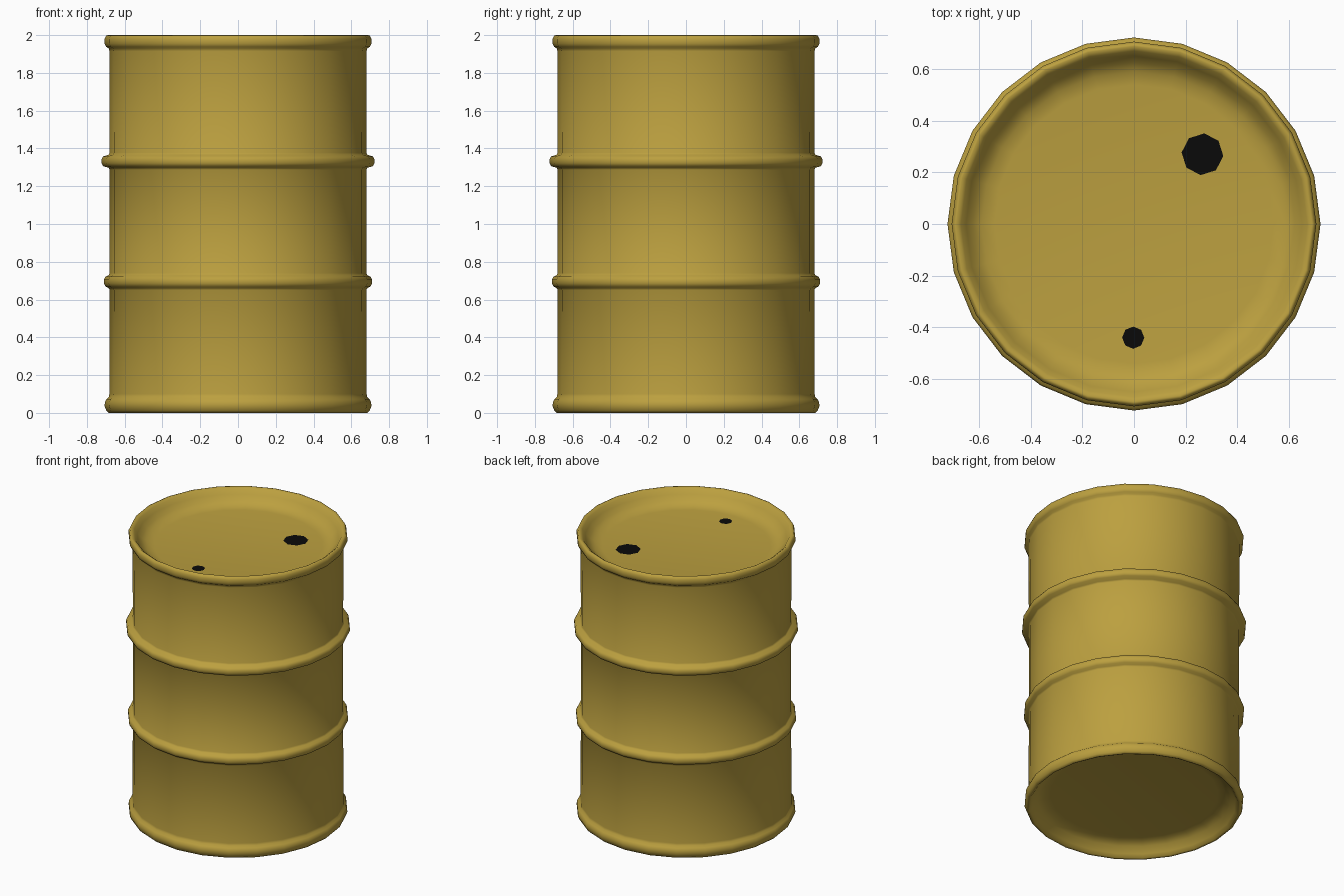
import bpy, bmesh
from math import cos, sin, pi, radians

if "Cube" in bpy.data.objects:
    bpy.data.objects.remove(bpy.data.objects["Cube"])

SIDES = 24


def material(name, rgb):
    m = bpy.data.materials.new(name)
    m.diffuse_color = (*rgb, 1)
    m.use_nodes = True
    m.node_tree.nodes["Principled BSDF"].inputs["Base Color"].default_value = m.diffuse_color
    return m


def finish(name, bm, mat):
    bmesh.ops.recalc_face_normals(bm, faces=bm.faces)
    me = bpy.data.meshes.new(name)
    bm.to_mesh(me)
    bm.free()
    me.materials.append(mat)
    for p in me.polygons:
        p.use_smooth = True
    ob = bpy.data.objects.new(name, me)
    bpy.context.collection.objects.link(ob)
    return ob


def lathe(name, profile, mat):
    bm = bmesh.new()
    rings = [[bm.verts.new((r * cos(2 * pi * i / SIDES), r * sin(2 * pi * i / SIDES), z))
              for i in range(SIDES)] for r, z in profile]
    for a, b in zip(rings, rings[1:]):
        for i in range(SIDES):
            j = (i + 1) % SIDES
            bm.faces.new((a[i], a[j], b[j], b[i]))
    # flat end panels
    bm.faces.new(rings[0][::-1])
    bm.faces.new(rings[-1])
    return finish(name, bm, mat)


def hoop(z, r, body):
    # rounded rolling hoop pressed out of the wall
    return [(body, z - 0.045), (body + 0.006, z - 0.034), (r - 0.008, z - 0.026), (r, z - 0.01),
            (r, z + 0.01), (r - 0.008, z + 0.026), (body + 0.006, z + 0.034), (body, z + 0.045)]


def opening(name, x, y, z, r, turn, mat):
    bm = bmesh.new()
    bm.faces.new([bm.verts.new((x + r * cos(turn + i * pi / 4), y + r * sin(turn + i * pi / 4), z))
                  for i in range(8)])
    return finish(name, bm, mat)


yellow = material("yellow_paint", (0.5, 0.35, 0.05))
black = material("black", (0.003, 0.003, 0.003))

# recessed base and bottom rim
base = [(0.54, 0.09), (0.585, 0.085), (0.625, 0.065), (0.655, 0.025), (0.672, 0.004), (0.685, 0.0),
        (0.697, 0.012), (0.706, 0.035), (0.705, 0.055), (0.697, 0.073), (0.684, 0.084), (0.681, 0.1)]
# top rim and dished lid
top = [(0.681, 1.915), (0.684, 1.929), (0.698, 1.938), (0.706, 1.955), (0.706, 1.98), (0.698, 1.997),
       (0.688, 2.0), (0.67, 1.988), (0.65, 1.96), (0.625, 1.93), (0.59, 1.907), (0.54, 1.9)]
wall = hoop(0.695, 0.71, 0.679) + hoop(1.332, 0.722, 0.679)
lathe("drum_body", base + wall + top, yellow)

# openings in the lid
opening("large_bung_hole", 0.265, 0.27, 1.903, 0.081, radians(-5), black)
opening("small_bung_hole", -0.003, -0.44, 1.903, 0.043, 0, black)
